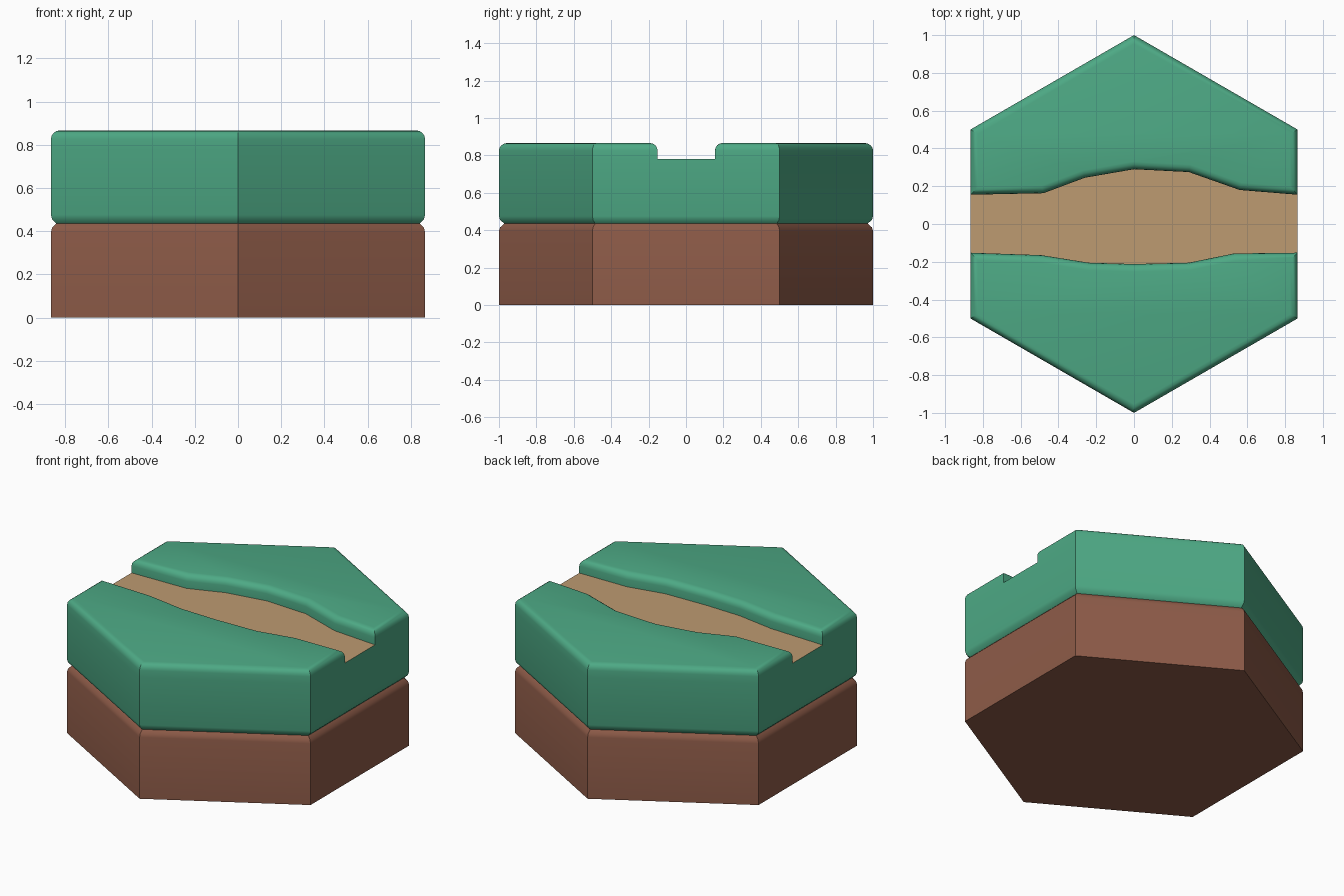
import bpy, bmesh, math
from mathutils import Vector

if "Cube" in bpy.data.objects:
    bpy.data.objects.remove(bpy.data.objects["Cube"])

W = math.sqrt(3) / 2      # half width across the flats, also the total height
FLOOR, TOP, SEAM = 0.78, W, 0.435


def material(name, color):
    m = bpy.data.materials.new(name)
    m.diffuse_color = (*color, 1)
    m.use_nodes = True
    m.node_tree.nodes["Principled BSDF"].inputs["Base Color"].default_value = m.diffuse_color
    return m


def inset(points, d):
    """Mitred inward offset of a counter-clockwise outline."""
    pts = [Vector(p) for p in points]
    out = []
    for i, p in enumerate(pts):
        a = (p - pts[i - 1]).normalized()
        b = (pts[(i + 1) % len(pts)] - p).normalized()
        n1, n2 = Vector((-a.y, a.x)), Vector((-b.y, b.x))
        out.append(p + (n1 + n2) * d / (1 + n1.dot(n2)))
    return out


def loft(name, outline, profile, mat, bottom=False, top=False):
    """Stack inset copies of an outline along an (inset, z) profile."""
    bm = bmesh.new()
    rings = [[bm.verts.new((p.x, p.y, z)) for p in inset(outline, d)]
             for d, z in profile]
    n = len(outline)
    for lo, hi in zip(rings, rings[1:]):
        for i in range(n):
            j = (i + 1) % n
            bm.faces.new((lo[i], lo[j], hi[j], hi[i]))
    if bottom:
        bm.faces.new(rings[0][::-1])
    if top:
        bm.faces.new(rings[-1])
    mesh = bpy.data.meshes.new(name)
    bm.to_mesh(mesh)
    bm.free()
    mesh.shade_smooth()
    mesh.set_sharp_from_angle(angle=math.radians(32))
    mesh.materials.append(mat)
    obj = bpy.data.objects.new(name, mesh)
    bpy.context.collection.objects.link(obj)
    return obj


green = material("grass", (0.075, 0.40, 0.235))
brown = material("earth", (0.27, 0.105, 0.065))
tan = material("path", (0.51, 0.325, 0.165))

hexagon = [(math.sin(-k * math.pi / 3), math.cos(k * math.pi / 3)) for k in range(6)]

# Channel edges, left to right
north_edge = [(-W, 0.155), (-0.48, 0.163), (-0.26, 0.245), (0, 0.29),
              (0.29, 0.275), (0.56, 0.18), (W, 0.155)]
south_edge = [(-W, -0.152), (-0.49, -0.165), (-0.24, -0.205), (0, -0.212),
              (0.29, -0.205), (0.53, -0.156), (W, -0.152)]

# Earth base and the lower grass slab, with a softened groove at the seam
loft("earth_base", hexagon,
     [(0, 0), (0, 0.395), (0.005, 0.415), (0.025, SEAM)], brown, bottom=True)
loft("grass_slab", hexagon,
     [(0.025, SEAM), (0.005, 0.455), (0, 0.475), (0, FLOOR)], green)

# Path floor
loft("path_floor", south_edge + north_edge[::-1], [(0, FLOOR)], tan, top=True)

# Raised grass banks with rounded rims
R = 0.04
rim = [(0, FLOOR)] + [(R * (1 - math.cos(t)), TOP - R + R * math.sin(t))
                      for t in (k * math.pi / 8 for k in range(5))]
loft("north_bank", north_edge + [(W, 0.5), (0, 1), (-W, 0.5)], rim, green, top=True)
loft("south_bank", south_edge[::-1] + [(-W, -0.5), (0, -1), (W, -0.5)], rim, green, top=True)
